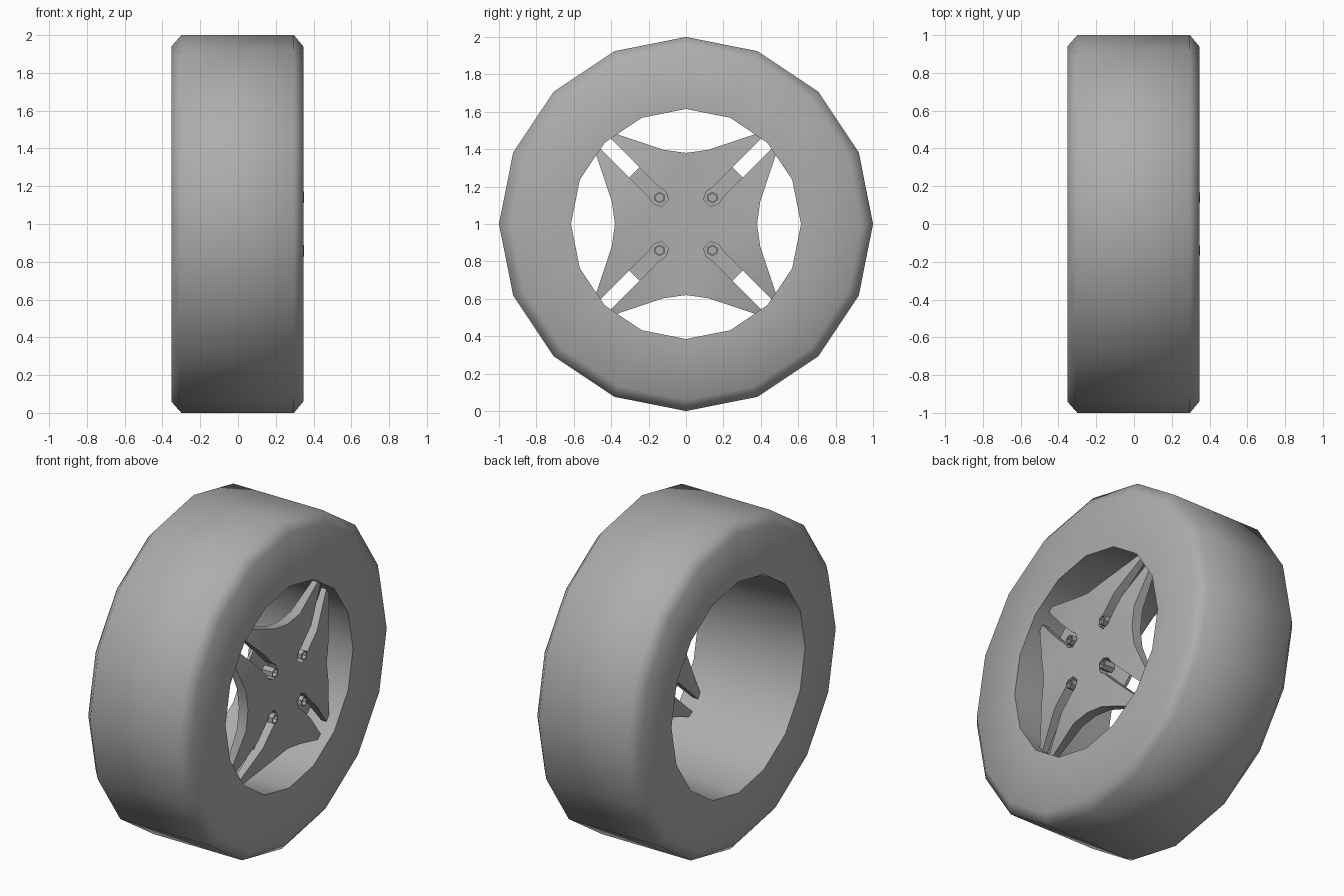
import bpy, bmesh
from math import sin, cos, pi, radians, sqrt

if "Cube" in bpy.data.objects:
    bpy.data.objects.remove(bpy.data.objects["Cube"])

C = 1.0  # axle height

grey = bpy.data.materials.new("dark_grey")
grey.diffuse_color = (0.42, 0.42, 0.42, 1)
grey.use_nodes = True
grey.node_tree.nodes["Principled BSDF"].inputs["Base Color"].default_value = grey.diffuse_color


def finish(name, bm, angle):
    bmesh.ops.remove_doubles(bm, verts=bm.verts, dist=1e-5)
    bmesh.ops.recalc_face_normals(bm, faces=bm.faces)
    me = bpy.data.meshes.new(name)
    bm.to_mesh(me)
    bm.free()
    me.materials.append(grey)
    ob = bpy.data.objects.new(name, me)
    bpy.context.collection.objects.link(ob)
    bpy.ops.object.select_all(action='DESELECT')
    ob.select_set(True)
    bpy.context.view_layer.objects.active = ob
    bpy.ops.object.shade_smooth_by_angle(angle=radians(angle))
    return ob


def lathe(name, profile, n, cy=0, cz=C, closed=False, angle=60):
    """Revolve (x, radius) points around an x-parallel axis."""
    bm = bmesh.new()
    rings = [[bm.verts.new((x, cy + r * sin(2 * pi * i / n), cz + r * cos(2 * pi * i / n)))
              for i in range(n)] for x, r in profile]
    pairs = list(zip(rings, rings[1:])) + ([(rings[-1], rings[0])] if closed else [])
    for a, b in pairs:
        for i in range(n):
            j = (i + 1) % n
            bm.faces.new((a[i], a[j], b[j], b[i]))
    return finish(name, bm, angle)


def slab(name, outlines, back, front, angle=30):
    """Thicken joined (y, z) outlines along x; back and front give x from arm distance."""
    bm = bmesh.new()
    for pts in outlines:
        bm.faces.new([bm.verts.new((0, y, C + z)) for y, z in pts])
    bmesh.ops.remove_doubles(bm, verts=bm.verts, dist=1e-4)
    ext = bmesh.ops.extrude_face_region(bm, geom=bm.faces[:])
    top = {v for v in ext['geom'] if isinstance(v, bmesh.types.BMVert)}
    for v in bm.verts:
        u = (abs(v.co.y) + abs(v.co.z - C)) / sqrt(2)
        v.co.x = (front if v in top else back)(u)
    return finish(name, bm, angle)


def quarter(pts, k):
    """Turn points by k quarter turns."""
    for _ in range(k):
        pts = [(-z, y) for y, z in pts]
    return pts


def diag(u, v):
    """Point at distance u along the 45 degree arm, v to its side."""
    return ((u - v) / sqrt(2), (u + v) / sqrt(2))


def bend(hub, tip):
    """Flat hub, arms sloping inwards to the rim."""
    return lambda u: hub + (tip - hub) * max(0, (u - BEND) / (0.613 - BEND))


# Tyre with bevelled shoulders and a slightly flared bore
lathe("tyre", [(-0.353, 0.645), (-0.353, 0.94), (-0.30, 1.0), (0.296, 1.0),
               (0.346, 0.94), (0.346, 0.615)], 16, closed=True)

# Four-armed spoke plate: flat hub and pairs of prongs split by a slot
W, BEND = 0.039, 0.366
end = [(0.235, -W), (0.2, -0.046), (0.158, -0.026), (0.158, 0.026), (0.2, 0.046), (0.235, W)]
hub_arm = [(0.38, 0), (0.397, 0.12)]
hub_arm += [diag(u, v) for u, v in [(BEND, -W)] + end + [(BEND, W)]] + [(0.12, 0.397)]
prong = [(0.397, 0.12), (0.483, 0.378), diag(0.613, -W), diag(BEND, -W)]
mirrored = [(z, y) for y, z in reversed(prong)]
pieces = [[p for k in range(4) for p in quarter(hub_arm, k)]]
for k in range(4):
    pieces += [quarter(prong, k), quarter(mirrored, k)]
slab("spoke_plate", pieces, bend(0.272, 0.24), bend(0.333, 0.275))

# Slot floors and hollow hexagonal bolts
floor = [diag(u, v) for u, v in [(0.39, -W)] + end + [(0.39, W)]]
for k in range(4):
    slab(f"slot_floor_{k + 1}", [quarter(floor, k)], lambda u: 0.262, lambda u: 0.28)
    y, z = quarter([(0.141, 0.141)], k)[0]
    lathe(f"bolt_{k + 1}", [(0.27, 0.031), (0.35, 0.031), (0.35, 0.023), (0.32, 0.023), (0.32, 0)],
          6, y, C + z, angle=30)
